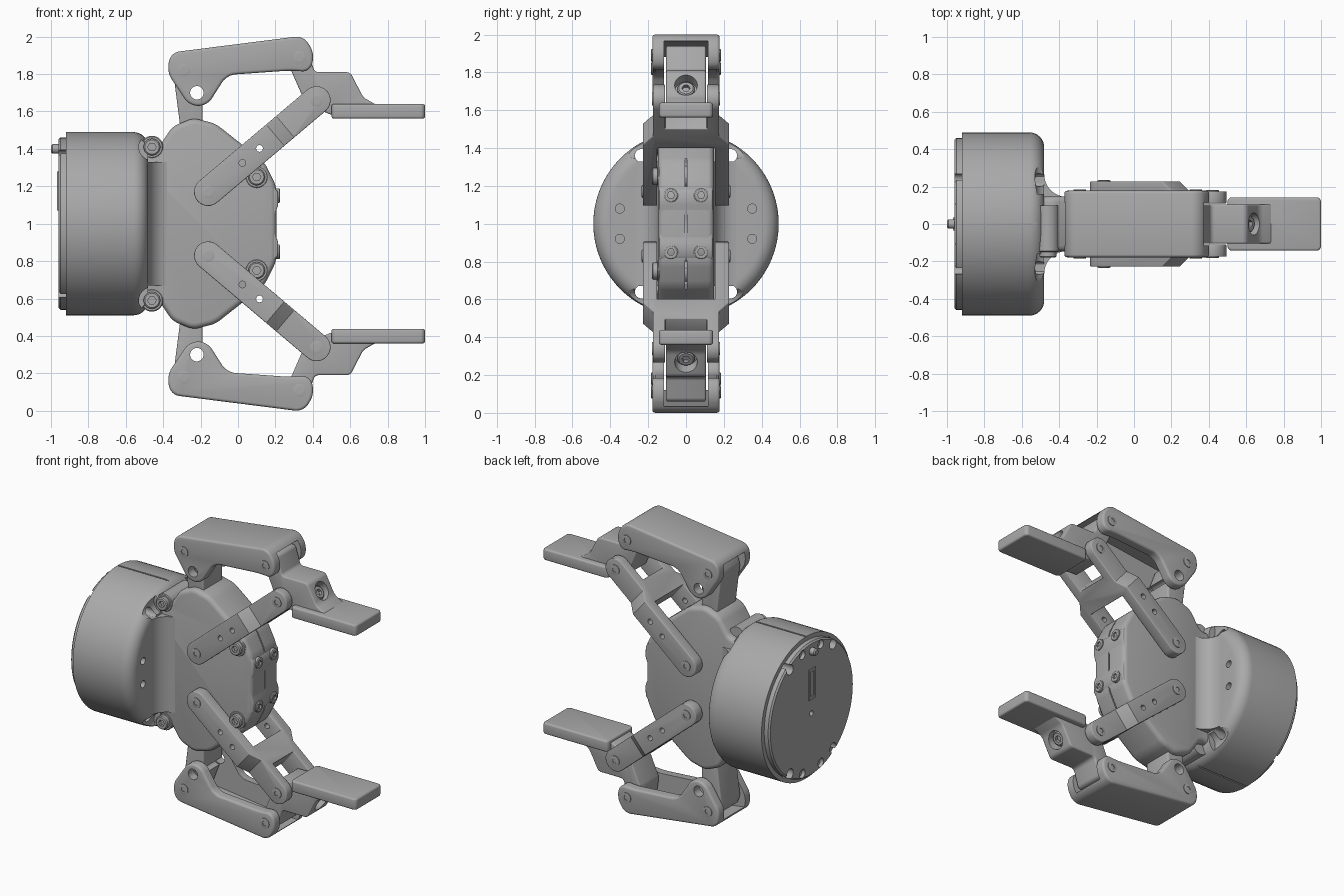
import bpy, bmesh
from math import sin, cos, pi, radians, atan2
from mathutils import Vector, Matrix

if "Cube" in bpy.data.objects:
    bpy.data.objects.remove(bpy.data.objects["Cube"])

grey = bpy.data.materials.new("machined_grey")
grey.use_nodes = True
grey.diffuse_color = (0.4, 0.4, 0.4, 1)
grey.node_tree.nodes["Principled BSDF"].inputs["Base Color"].default_value = (0.4, 0.4, 0.4, 1)


def make(name, bm):
    bmesh.ops.recalc_face_normals(bm, faces=bm.faces)
    mesh = bpy.data.meshes.new(name)
    bm.to_mesh(mesh)
    bm.free()
    mesh.materials.append(grey)
    obj = bpy.data.objects.new(name, mesh)
    bpy.context.collection.objects.link(obj)
    smooth(obj)
    return obj


def smooth(obj):
    obj.data.shade_smooth()
    obj.data.set_sharp_from_angle(angle=radians(35))


def apply(obj):
    """Replace the mesh by its modified result."""
    bpy.context.view_layer.update()
    dg = bpy.context.evaluated_depsgraph_get()
    mesh = bpy.data.meshes.new_from_object(obj.evaluated_get(dg))
    obj.modifiers.clear()
    obj.data = mesh
    smooth(obj)
    return obj


def bevel(obj, width):
    mod = obj.modifiers.new("soft_edges", 'BEVEL')
    mod.width, mod.segments = width, 3
    mod.limit_method, mod.angle_limit = 'ANGLE', radians(40)
    return apply(obj)


def cut(obj, cutters, operation='DIFFERENCE'):
    for c in cutters:
        mod = obj.modifiers.new("cut", 'BOOLEAN')
        mod.operation, mod.solver, mod.object = operation, 'EXACT', c
    apply(obj)
    for c in cutters:
        bpy.data.objects.remove(c)
    return obj


def prism(name, pts, lo, hi, corner=0.0, soft=0.0, axis='Y'):
    """Extrude a profile in XZ along Y, or one in XY along Z."""
    bm = bmesh.new()
    place = (lambda a, b: (a, lo, b)) if axis == 'Y' else (lambda a, b: (a, b, lo))
    bm.faces.new([bm.verts.new(place(*p)) for p in pts])
    if corner:
        bmesh.ops.bevel(bm, geom=bm.verts[:], offset=corner, segments=6,
                        profile=0.5, affect='VERTICES', clamp_overlap=True)
    ext = bmesh.ops.extrude_face_region(bm, geom=bm.faces[:])
    move = Vector((0, hi - lo, 0)) if axis == 'Y' else Vector((0, 0, hi - lo))
    bmesh.ops.translate(bm, vec=move, verts=[v for v in ext['geom'] if isinstance(v, bmesh.types.BMVert)])
    obj = make(name, bm)
    return bevel(obj, soft) if soft else obj


def lathe(name, prof, origin, direction, seg=32, hex_from=99):
    """Turn (height, radius) points about an axis; late rings may be hexagonal."""
    bm = bmesh.new()
    turn = Matrix.Translation(origin) @ Vector(direction).to_track_quat('Z', 'Y').to_matrix().to_4x4()
    rings = []
    for i, (h, r) in enumerate(prof):
        ring = []
        for k in range(seg):
            a = 2 * pi * k / seg
            q = r * cos(pi / 6) / cos(a % (pi / 3) - pi / 6) if i >= hex_from else r
            ring.append(bm.verts.new(turn @ Vector((q * cos(a), q * sin(a), h))))
        rings.append(ring)
    for p, q in zip(rings, rings[1:]):
        for k in range(seg):
            n = (k + 1) % seg
            bm.faces.new((p[k], p[n], q[n], q[k]))
    bm.faces.new(rings[0])
    bm.faces.new(rings[-1])
    return make(name, bm)


def rod(name, origin, direction, r, length, seg=32):
    return lathe(name, [(0, r), (length, r)], origin, direction, seg)


def screw(name, origin, direction, r, h):
    prof = [(-0.03, r), (h * 0.8, r), (h, r * 0.85), (h, r * 0.5), (h * 0.3, r * 0.5)]
    return lathe(name, prof, origin, direction, 24, 3)


def pivot(name, x, z, y):
    """Flush pin with a hex socket on both sides."""
    return [screw(name, (x, s * y, z), (0, s, 0), 0.034, 0.006) for s in (-1, 1)]


def box(name, x, y, z):
    return prism(name, [(x[0], z[0]), (x[1], z[0]), (x[1], z[1]), (x[0], z[1])], *y)


# Round motor housing with drilled face, screw scallops and a parting seam
prof = [(-0.92, 0.49)] + [(-0.56 + 0.08 * sin(a), 0.41 + 0.08 * cos(a))
                          for a in (k * pi / 16 for k in range(9))]
housing = lathe("housing", prof, (0, 0, 1), (1, 0, 0), 96)
back_plate = lathe("back_plate", [(-0.96, 0.45), (-0.95, 0.46), (-0.91, 0.46)], (0, 0, 1), (1, 0, 0), 96)
house_cuts, plate_cuts = [], []
for sy in (-1, 1):
    for sz in (-1, 1):
        bolt = (-1, sy * 0.235, 1 + sz * 0.36)
        house_cuts += [rod("bolt_hole", bolt, (1, 0, 0), 0.035, 0.7),
                       rod("face_hole", (-0.55, sy * 0.35, 1 + sz * 0.08), (1, 0, 0), 0.024, 0.2),
                       rod("scallop", (-0.46, sy * 0.16, 1 + sz * 0.41), (0, sy, 0), 0.07, 0.4)]
        plate_cuts += [rod("bolt_hole", bolt, (1, 0, 0), 0.035, 0.2),
                       rod("plate_hole", (-0.98, sy * 0.1, 1 + sz * 0.41), (1, 0, 0), 0.03, 0.045)]
for z in ((0.4, 0.517), (1.483, 1.6)):
    house_cuts.append(box("seam", (-1, -0.45), (-0.005, 0.005), z))
plate_cuts.append(rod("reset_hole", (-0.98, 0, 0.97), (1, 0, 0), 0.018, 0.05))
cut(housing, house_cuts)
cut(back_plate, plate_cuts)
port = box("connector_port", (-0.968, -0.94), (-0.035, 0.035), (1.07, 1.28))
cut(port, [box("port_slot", (-1, -0.955), (-0.02, 0.02), (1.09, 1.26))])
lathe("locating_pin", [(-0.95, 0.025), (-0.992, 0.025), (-1.0, 0.018)], (0, 0, 1.4), (1, 0, 0), 24)

# Palm body and the flared neck that joins it to the housing
half = [(-0.6, 1.4), (-0.43, 1.4), (-0.35, 1.52), (-0.24, 1.565), (-0.12, 1.535), (0.14, 1.33), (0.205, 1.2)]
palm = prism("palm", half + [(x, 2 - z) for x, z in reversed(half)], -0.147, 0.147, 0.03, 0.03)
cut(palm, [box("seam", (0.12, 0.3), (-0.004, 0.004), (0.6, 1.4))])
arc = [(-0.36 - 0.12 * sin(a), 0.265 - 0.12 * cos(a)) for a in (k * pi / 16 for k in range(9))]
side = [(-0.2, 0.13)] + arc + [(-0.6, 0.265)]
prism("neck", side + [(x, -y) for x, y in reversed(side)], 0.67, 1.33, axis='Z')

# Nose plate with a shallow notch
nose = [(0.12, 1.2), (0.19, 1.2), (0.213, 1.17), (0.215, 1.1), (0.19, 1.03)]
prism("nose_plate", nose + [(x, 2 - z) for x, z in reversed(nose)], -0.14, 0.14, 0, 0.008)

# Everything below is built for the upper jaw, then mirrored
jaw = []
for y in (-0.08, 0.08):
    jaw.append(screw("nose_screw", (0.205, y, 1.15), (1, 0, 0), 0.038, 0.02))
for x, z in ((-0.46, 1.41), (0.1, 1.25)):
    jaw.append(lathe("screw_washer", [(-0.1, 0.06), (0.145, 0.06), (0.15, 0.055)], (x, 0, z), (0, -1, 0)))
    jaw.append(screw("palm_screw", (x, -0.15, z), (0, -1, 0), 0.045, 0.03))

# Fixed support arm rising from the palm
arm = prism("support_arm", [(-0.3, 1.45), (-0.345, 1.8), (-0.32, 1.865), (-0.26, 1.865), (-0.19, 1.68), (-0.19, 1.45)],
            -0.105, 0.105, 0.02, 0.01)
jaw.append(cut(arm, [rod("arm_hole", (-0.22, -0.3, 1.7), (0, 1, 0), 0.036, 0.6)]))

# Outer link, a channel open toward the palm
outline = [(-0.38, 1.81), (-0.36, 1.915), (0.35, 2.005), (0.41, 1.91), (0.385, 1.81), (0.29, 1.82),
           (-0.06, 1.795), (-0.165, 1.63), (-0.26, 1.63)]
outer = prism("outer_link", outline, -0.178, 0.178, 0.045, 0.015)
channel = prism("channel", [(-0.5, 1.86), (-0.3, 1.89), (0.3, 1.963), (0.5, 1.97), (0.5, 1.5), (-0.5, 1.5)],
                -0.115, 0.115)
jaw.append(cut(outer, [channel, rod("link_hole", (-0.22, -0.3, 1.7), (0, 1, 0), 0.036, 0.6)]))
jaw += pivot("outer_pivot", -0.29, 1.82, 0.178) + pivot("finger_pivot", 0.33, 1.89, 0.178)

# Inner link, an H-shaped fork that steps inward toward the finger
fork = [(-0.1, 0.228), (0.47, 0.228), (0.54, 0.175), (0.9, 0.175), (0.9, 0.11), (0.6, 0.11)]
tail = [(0.44, 0.152), (-0.1, 0.152)]
ring = (fork + [(x, -y) for x, y in reversed(fork)]
        + [(x, -y) for x, y in reversed(tail)] + tail)
inner = prism("inner_link", ring, -0.2, 0.2, axis='Z')
length = Vector((0.58, 0.49)).length
r = 0.075
capsule = prism("capsule", [(-r, -r), (length + r, -r), (length + r, r), (-r, r)], -0.4, 0.4, r * 0.995)
cut(inner, [capsule], 'INTERSECT')
bevel(inner, 0.012)
cut(inner, [rod("pin_hole", (u, -0.4, 0), (0, 1, 0), 0.018, 0.8, 16) for u in (0.24, 0.36)])
inner.data.transform(Matrix.Translation((-0.16, 0, 1.17)) @ Matrix.Rotation(-atan2(0.49, 0.58), 4, 'Y'))
jaw.append(inner)
jaw += pivot("palm_pivot", -0.16, 1.17, 0.228) + pivot("knuckle_pivot", 0.42, 1.66, 0.175)

# Finger with a bored screw seat, and its flat gripping pad
finger = prism("finger", [(0.29, 1.94), (0.37, 1.94), (0.41, 1.81), (0.6, 1.81), (0.67, 1.675), (0.75, 1.63),
                          (0.75, 1.58), (0.5, 1.58), (0.46, 1.6), (0.38, 1.6), (0.275, 1.84)],
               -0.105, 0.105, 0.02, 0.01)
slope = Vector((0.8, 0, 0.6))
seat = Vector((0.645, 0, 1.735))
jaw.append(cut(finger, [rod("screw_seat", seat - slope * 0.06, slope, 0.06, 0.3)]))
jaw.append(screw("finger_screw", seat - slope * 0.06, slope, 0.045, 0.03))
jaw.append(prism("grip_pad", [(0.5, -0.143), (1.0, -0.143), (1.0, 0.143), (0.5, 0.143)],
                 1.562, 1.64, 0.025, 0.012, axis='Z'))

# Lower jaw
flip = Matrix.Translation((0, 0, 2)) @ Matrix.Scale(-1, 4, (0, 0, 1))
for obj in jaw:
    twin = obj.copy()
    twin.data = obj.data.copy()
    twin.data.transform(flip)
    twin.data.flip_normals()
    bpy.context.collection.objects.link(twin)
    twin.name, obj.name = "lower_" + obj.name, "upper_" + obj.name
